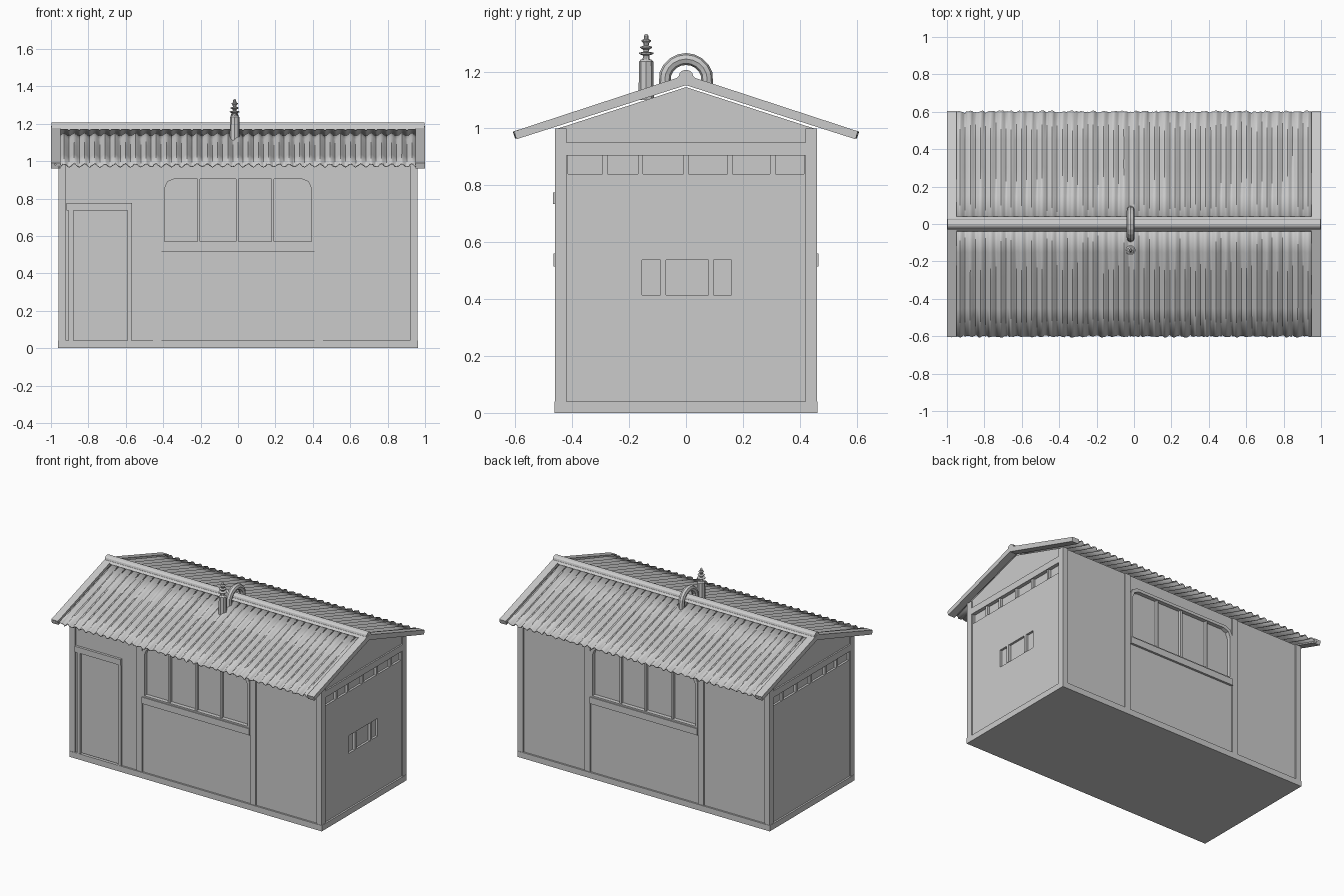
import bpy, bmesh, math, random
from mathutils import Vector

if "Cube" in bpy.data.objects:
    bpy.data.objects.remove(bpy.data.objects["Cube"])

random.seed(4)


def finish(name, bm, smooth=False):
    bmesh.ops.recalc_face_normals(bm, faces=bm.faces)
    me = bpy.data.meshes.new(name)
    bm.to_mesh(me)
    bm.free()
    ob = bpy.data.objects.new(name, me)
    bpy.context.collection.objects.link(ob)
    if smooth:
        bpy.ops.object.select_all(action='DESELECT')
        bpy.context.view_layer.objects.active = ob
        ob.select_set(True)
        bpy.ops.object.shade_smooth_by_angle(angle=math.radians(40))
    return ob


def add_prism(bm, pts, axis, a, b):
    """Extrude a 2D outline from a to b along x (outline y,z) or y (outline x,z)."""
    def place(p, d):
        return (d, p[0], p[1]) if axis == 'x' else (p[0], d, p[1])
    lo = [bm.verts.new(place(p, a)) for p in pts]
    hi = [bm.verts.new(place(p, b)) for p in pts]
    bm.faces.new(lo)
    bm.faces.new(hi[::-1])
    n = len(pts)
    for i in range(n):
        j = (i + 1) % n
        bm.faces.new((lo[i], hi[i], hi[j], lo[j]))


def prism(name, pts, axis, a, b):
    bm = bmesh.new()
    add_prism(bm, pts, axis, a, b)
    return finish(name, bm)


def rect(u0, u1, z0, z1):
    return [(u0, z0), (u1, z0), (u1, z1), (u0, z1)]


def box(name, x0, x1, y0, y1, z0, z1):
    return prism(name, rect(x0, x1, z0, z1), 'y', y0, y1)


def lathe(name, profile, x, y, sides):
    bm = bmesh.new()
    rings = [[bm.verts.new((x + r * math.cos(2 * math.pi * k / sides),
                            y + r * math.sin(2 * math.pi * k / sides), z))
              for k in range(sides)] for r, z in profile]
    for p, q in zip(rings, rings[1:]):
        for k in range(sides):
            bm.faces.new((p[k], p[(k + 1) % sides], q[(k + 1) % sides], q[k]))
    bm.faces.new(rings[0][::-1])
    bm.faces.new(rings[-1])
    return finish(name, bm)


def window_outline(w, z0, z1, c):
    return [(-w, z0), (w, z0), (w, z1 - c), (w - c * .3, z1 - c * .3), (w - c, z1),
            (-w + c, z1), (-w + c * .3, z1 - c * .3), (-w, z1 - c)]


# Gabled body with shallow recesses for windows, vents and door
body = prism("hut_body", [(-.45, .01), (.45, .01), (.45, 1.0), (0, 1.145), (-.45, 1.0)],
             'x', -.95, .95)
bm = bmesh.new()
for s in (-1, 1):
    add_prism(bm, window_outline(.395, .56, .91, .05), 'y', s * .43, s * .5)
    add_prism(bm, rect(-.415, .415, .84, .905), 'x', s * .935, s * 1.0)
add_prism(bm, rect(-.155, .16, .415, .537), 'x', .935, 1.0)
add_prism(bm, rect(-.89, -.58, .04, .735), 'y', -.5, -.442)
cutter = finish("recess_cutter", bm)
cutter.hide_render = True
mod = body.modifiers.new("recesses", 'BOOLEAN')
mod.operation, mod.object, mod.solver = 'DIFFERENCE', cutter, 'EXACT'
bpy.context.view_layer.objects.active = body
bpy.ops.object.modifier_apply(modifier=mod.name)
bpy.data.objects.remove(cutter)

# Base sill and corner posts
box("base_sill", -.962, .962, -.462, .462, 0, .04)
for sx in (-1, 1):
    for sy in (-1, 1):
        box("corner_post", *sorted((sx * .92, sx * .96)),
            *sorted((sy * .42, sy * .46)), .04, 1.0)

# Long walls: intermediate posts, window frame, mullions and sill
for s in (-1, 1):
    for px in (-.455, .41):
        box("wall_post", px, px + .045, *sorted((s * .445, s * .457)), .04, 1.0)
    bm = bmesh.new()
    outer, inner = window_outline(.41, .555, .925, .055), window_outline(.392, .57, .905, .05)
    loops = [[bm.verts.new((x, s * y, z)) for x, z in pts]
             for pts, y in ((outer, .445), (outer, .458), (inner, .458), (inner, .43))]
    for p, q in zip(loops, loops[1:]):
        for i in range(8):
            j = (i + 1) % 8
            bm.faces.new((p[i], p[j], q[j], q[i]))
    finish("window_frame", bm)
    for mx in (-.21, -.005, .185):
        box("window_mullion", mx - .007, mx + .007, *sorted((s * .425, s * .45)), .56, .91)
    box("window_sill", -.41, .41, *sorted((s * .445, s * .465)), .515, .56)

# Door in the front wall
for x0, x1 in ((-.905, -.88), (-.59, -.57)):
    box("door_jamb", x0, x1, -.461, -.44, .04, .735)
box("door_header", -.918, -.568, -.467, -.44, .735, .775)
box("door_panel", -.878, -.592, -.45, -.435, .045, .73)

# End walls: gable beam and vent bars
for s in (-1, 1):
    box("gable_beam", *sorted((s * .94, s * .96)), -.42, .42, .905, .95)
    for y in (-.285, -.16, 0, .155, .305):
        box("vent_bar", *sorted((s * .93, s * .952)), y - .009, y + .009, .84, .905)

# Small window in the right end wall
for y in (-.08, .088):
    box("end_window_mullion", .93, .953, y - .009, y + .009, .415, .537)

# Corrugated roof sheets, slightly uneven
WAVES, STEPS, ROWS = 36, 6, 4
slope = Vector((0, .6, -.19))
normal = Vector((0, .19, .6)).normalized()
for s, name in ((-1, "front_roof_sheet"), (1, "back_roof_sheet")):
    bm = bmesh.new()
    grid = []
    nx = WAVES * STEPS
    for i in range(nx + 1):
        x = -.985 + 1.97 * i / nx
        h = .009 * math.cos(2 * math.pi * i / STEPS)
        end = 1 + random.uniform(-.008, .008)
        col = []
        for r in range(ROWS + 1):
            p = Vector((x, 0, 1.168)) + slope * (end * r / ROWS)
            p += normal * (h + random.uniform(-.001, .001)) * (1 if r else .5)
            if r == 0:
                p.y = 0
            col.append(bm.verts.new((p.x, s * p.y, p.z)))
        grid.append(col)
    for a, b in zip(grid, grid[1:]):
        for r in range(ROWS):
            bm.faces.new((a[r], b[r], b[r + 1], a[r + 1]))
    sheet = finish(name, bm, smooth=True)
    sol = sheet.modifiers.new("thickness", 'SOLIDIFY')
    sol.thickness, sol.offset = .006, 0

# Barge boards along both roof ends
barge = [(0, 1.188), (.604, .99), (.596, .962), (0, 1.152), (-.596, .962), (-.604, .99)]
for s in (-1, 1):
    prism("barge_board", barge, 'x', s * .95, s)

# Rounded ridge cap with side flanges
cap = [(.04, 1.168), (.028, 1.182)]
cap += [(.026 * math.cos(math.pi * k / 6), 1.182 + .024 * math.sin(math.pi * k / 6))
        for k in range(7)]
cap += [(-.028, 1.182), (-.04, 1.168)]
prism("ridge_cap", cap, 'x', -.997, .997)

# Bent pipe arching over the ridge
bm = bmesh.new()
SIDES, rings = 8, []
for k in range(11):
    t = math.pi * k / 10
    c = Vector((-.018, .076 * math.cos(t), 1.168 + .076 * math.sin(t)))
    if k in (0, 10):
        c.z -= .03
    out = Vector((0, math.cos(t), math.sin(t)))
    rings.append([bm.verts.new(c + .021 * (out * math.cos(a) + Vector((1, 0, 0)) * math.sin(a)))
                  for a in (2 * math.pi * j / SIDES for j in range(SIDES))])
for p, q in zip(rings, rings[1:]):
    for j in range(SIDES):
        bm.faces.new((p[j], p[(j + 1) % SIDES], q[(j + 1) % SIDES], q[j]))
bm.faces.new(rings[0])
bm.faces.new(rings[-1])
finish("arched_pipe", bm)

# Mast with ribbed insulator on top
lathe("mast", [(.027, 1.10), (.025, 1.235), (.018, 1.243)], -.018, -.14, 8)
ribs = [(.014, 1.24)]
for z, r in ((1.262, .027), (1.283, .022), (1.306, .017)):
    ribs += [(.011, z - .006), (r, z), (r, z + .004), (.009, z + .008)]
ribs += [(.008, 1.326), (.004, 1.332)]
lathe("insulator", ribs, -.018, -.14, 10)
